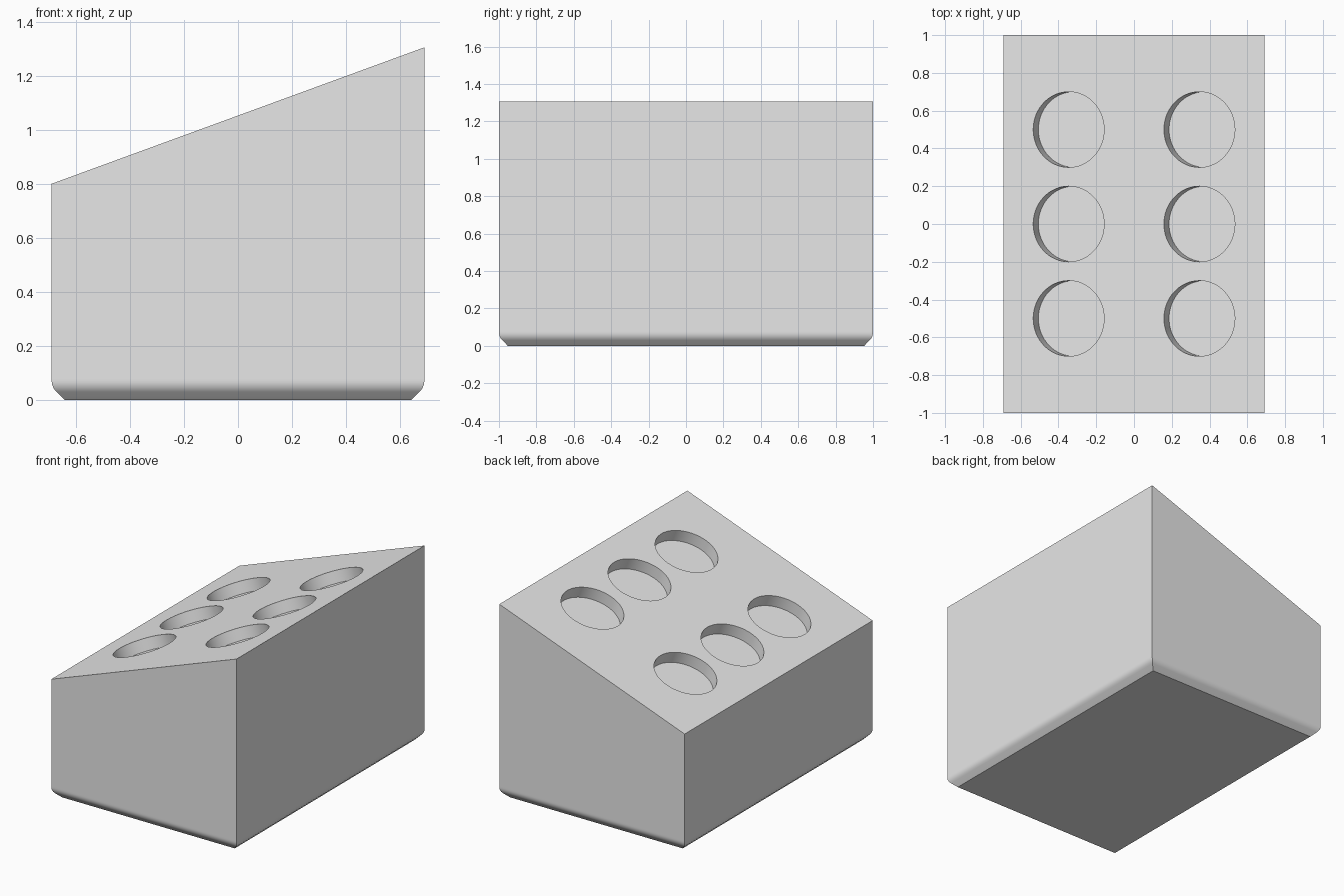
import bpy, bmesh, math
from mathutils import Matrix, Vector

cube = bpy.data.objects.get("Cube")
if cube:
    bpy.data.objects.remove(cube)

HALF_X, HALF_Y = 0.69, 1.0
LOW, HIGH = 0.80, 1.305
SLOPE = math.atan2(HIGH - LOW, 2 * HALF_X)
HOLE_RADIUS, HOLE_DEPTH = 0.2, 0.08

grey = bpy.data.materials.new("light grey")
grey.use_nodes = True
colour = (0.8, 0.8, 0.8, 1)
grey.diffuse_color = colour
grey.node_tree.nodes["Principled BSDF"].inputs["Base Color"].default_value = colour


def top_height(x):
    return (LOW + HIGH) / 2 + x * math.tan(SLOPE)


def make_object(name, bm):
    bmesh.ops.recalc_face_normals(bm, faces=bm.faces)
    mesh = bpy.data.meshes.new(name)
    bm.to_mesh(mesh)
    bm.free()
    mesh.materials.append(grey)
    obj = bpy.data.objects.new(name, mesh)
    bpy.context.collection.objects.link(obj)
    return obj


# Wedge block: stacked rectangles with a chamfered, rounded foot and sloping top
radius, steps = 0.06, 6
rings = [(0.047, 0.0)]
for i in range(steps + 1):
    a = math.radians(45) * (1 - i / steps)
    rings.append((radius * (1 - math.cos(a)), 0.072 - radius * math.sin(a)))
rings += [(0.0, 0.08), (0.0, None)]

bm = bmesh.new()
loops = []
for inset, z in rings:
    x, y = HALF_X - inset, HALF_Y - inset
    corners = [(-x, -y), (x, -y), (x, y), (-x, y)]
    loops.append([bm.verts.new((cx, cy, top_height(cx) if z is None else z))
                  for cx, cy in corners])
for a, b in zip(loops, loops[1:]):
    for i in range(4):
        j = (i + 1) % 4
        bm.faces.new((a[i], a[j], b[j], b[i]))
bm.faces.new(loops[0])
bm.faces.new(loops[-1])
block = make_object("sloped_block", bm)

# Six round recesses, square to the sloping top
bm = bmesh.new()
tilt = Matrix.Rotation(-SLOPE, 4, "Y")
for x in (-0.346, 0.346):
    for y in (-0.5, 0, 0.5):
        place = Matrix.Translation(Vector((x, y, top_height(x)))) @ tilt
        bmesh.ops.create_cone(bm, cap_ends=True, segments=64, radius1=HOLE_RADIUS,
                              radius2=HOLE_RADIUS, depth=2 * HOLE_DEPTH, matrix=place)
cutter = make_object("recess_cutter", bm)
cutter.hide_render = True

cut = block.modifiers.new("recesses", "BOOLEAN")
cut.operation = "DIFFERENCE"
cut.solver = "EXACT"
cut.object = cutter
bpy.ops.object.select_all(action="DESELECT")
block.select_set(True)
bpy.context.view_layer.objects.active = block
bpy.ops.object.modifier_apply(modifier=cut.name)
bpy.data.objects.remove(cutter)

# Smooth the rounded foot and recess walls, keep all other edges crisp
bpy.ops.object.shade_smooth_by_angle(angle=math.radians(30))
